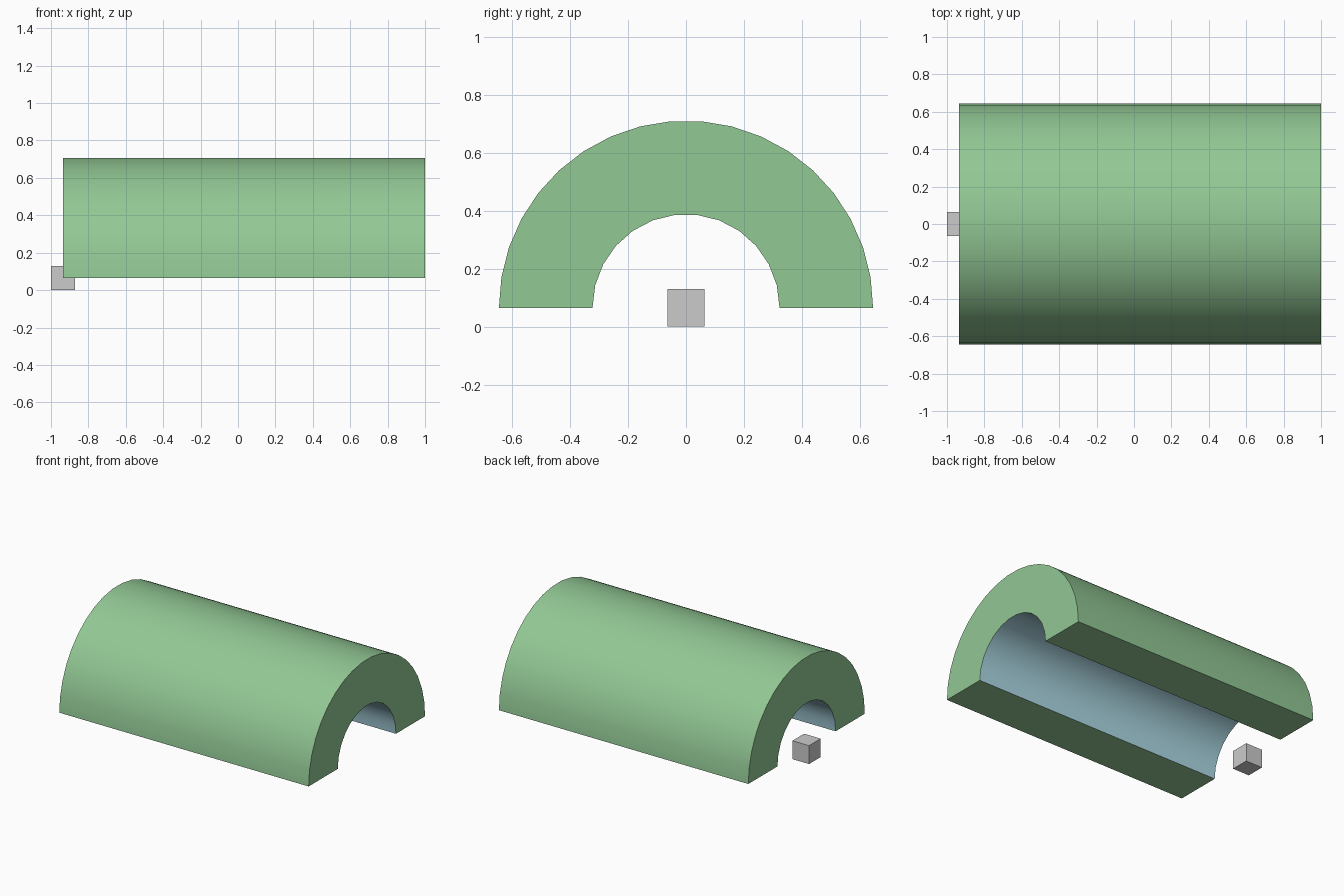
import bpy, bmesh
from math import pi, sin, cos, radians

if "Cube" in bpy.data.objects:
    bpy.data.objects.remove(bpy.data.objects["Cube"])

U = 2 / 31            # module: cube is 2U, tunnel is 30U long
X0, X1, Z0 = -1 + U, 1.0, U


def material(name, rgb):
    m = bpy.data.materials.new(name)
    m.diffuse_color = (*rgb, 1)
    m.use_nodes = True
    m.node_tree.nodes["Principled BSDF"].inputs["Base Color"].default_value = m.diffuse_color
    return m


def arc(radius, segments):
    return [(radius * cos(pi * i / segments), Z0 + radius * sin(pi * i / segments))
            for i in range(segments + 1)]


# Half-pipe: closed arch profile extruded along x
outer, inner = arc(10 * U, 19), arc(5 * U, 13)
profile = outer + inner[::-1]
bm = bmesh.new()
start = bm.faces.new([bm.verts.new((X0, y, z)) for y, z in profile])
ext = bmesh.ops.extrude_face_region(bm, geom=[start], use_keep_orig=True)
moved = [v for v in ext["geom"] if isinstance(v, bmesh.types.BMVert)]
bmesh.ops.translate(bm, verts=moved, vec=(X1 - X0, 0, 0))
bmesh.ops.recalc_face_normals(bm, faces=bm.faces)

# Inner lining faces get the second material
for f in bm.faces:
    if len(f.verts) == 4 and all((v.co.y ** 2 + (v.co.z - Z0) ** 2) ** 0.5 < 6 * U for v in f.verts):
        f.material_index = 1

mesh = bpy.data.meshes.new("half_pipe")
bm.to_mesh(mesh)
bm.free()
mesh.materials.append(material("outer_green", (0.29, 0.58, 0.30)))
mesh.materials.append(material("lining_blue", (0.42, 0.70, 0.79)))
pipe = bpy.data.objects.new("half_pipe", mesh)
bpy.context.collection.objects.link(pipe)
bpy.ops.object.select_all(action='DESELECT')
pipe.select_set(True)
bpy.context.view_layer.objects.active = pipe
bpy.ops.object.shade_smooth_by_angle(angle=radians(30))

# Small cube at the start of the axis
bpy.ops.mesh.primitive_cube_add(size=2 * U, location=(X0, 0, Z0))
bpy.context.object.name = "end_cube"
